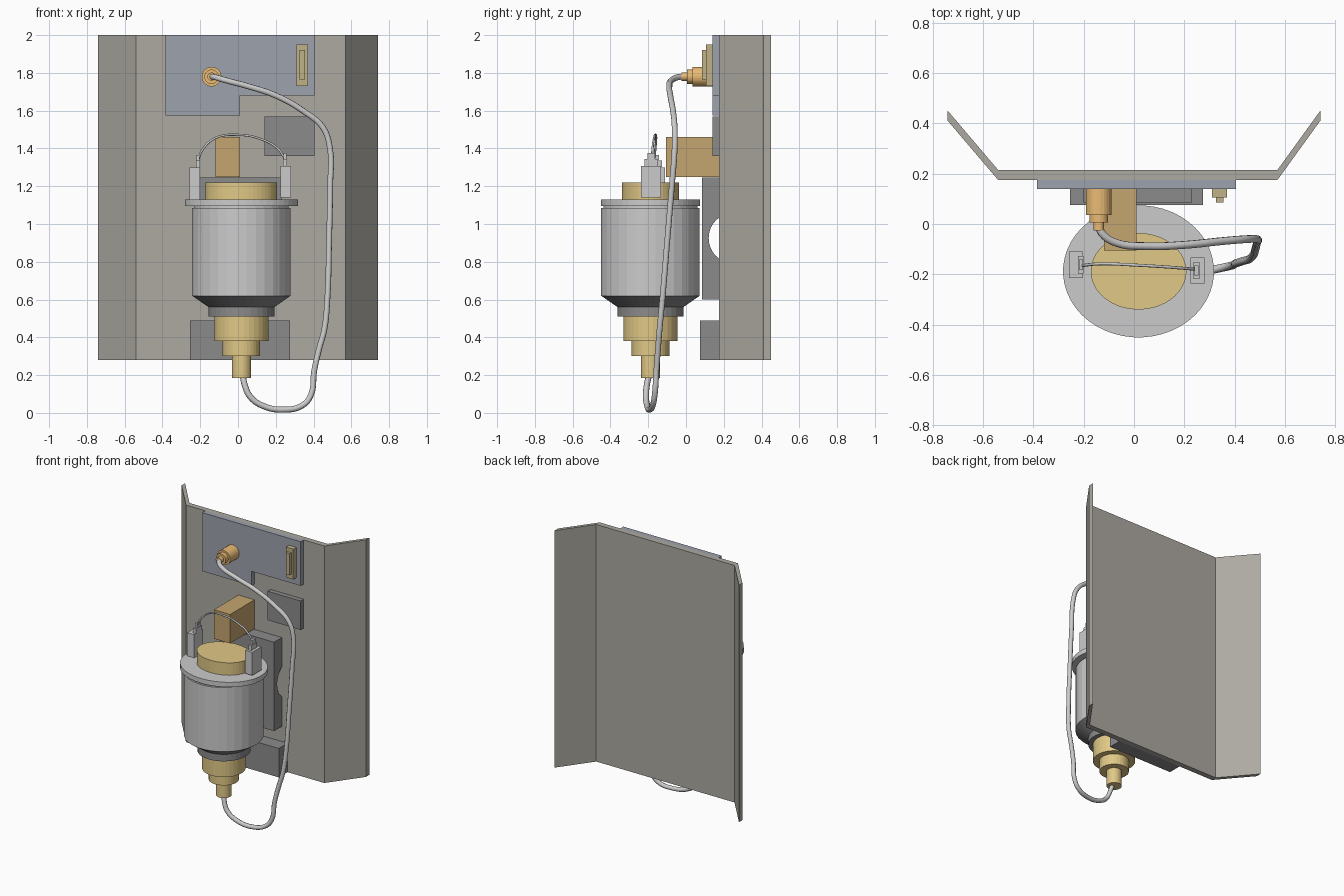
import bpy, bmesh, math
from mathutils import Vector, Matrix

if "Cube" in bpy.data.objects:
    bpy.data.objects.remove(bpy.data.objects["Cube"])

def mat(name, r, g, b):
    m = bpy.data.materials.new(name)
    m.diffuse_color = (r, g, b, 1)
    m.use_nodes = True
    m.node_tree.nodes["Principled BSDF"].inputs["Base Color"].default_value = m.diffuse_color
    return m

PANEL = mat("panel_grey", 0.42, 0.40, 0.36)
SLATE = mat("slate", 0.34, 0.36, 0.42)
DARK = mat("dark_grey", 0.26, 0.26, 0.26)
STEEL = mat("steel", 0.62, 0.62, 0.62)
GOLD = mat("gold", 0.75, 0.58, 0.24)
ORANGE = mat("orange", 0.82, 0.50, 0.18)
BROWN = mat("bronze", 0.56, 0.38, 0.16)
OLIVE = mat("olive", 0.52, 0.45, 0.25)

def finish(name, bm, material):
    bmesh.ops.recalc_face_normals(bm, faces=bm.faces)
    me = bpy.data.meshes.new(name)
    bm.to_mesh(me)
    bm.free()
    ob = bpy.data.objects.new(name, me)
    bpy.context.collection.objects.link(ob)
    me.materials.append(material)
    return ob

def box(name, x, y, z, material):
    bm = bmesh.new()
    size = [b - a for a, b in (x, y, z)]
    mid = [(a + b) / 2 for a, b in (x, y, z)]
    bmesh.ops.create_cube(bm, size=1, matrix=Matrix.Translation(mid) @ Matrix.Diagonal((*size, 1)))
    return finish(name, bm, material)

def prism(name, pts, place, a, b, material):
    """Extrude a 2D outline; place(u, v, w) maps it into space, w runs a..b."""
    bm = bmesh.new()
    face = bm.faces.new([bm.verts.new(place(u, v, a)) for u, v in pts])
    new = bmesh.ops.extrude_face_region(bm, geom=[face])["geom"]
    move = Vector(place(0, 0, b)) - Vector(place(0, 0, a))
    bmesh.ops.translate(bm, vec=move, verts=[g for g in new if isinstance(g, bmesh.types.BMVert)])
    return finish(name, bm, material)

def lathe(name, profile, centre, material, sides=32, sy=1.0, axis="Z"):
    """Closed stepped turning from (radius, height) pairs; sy squashes it to an oval."""
    bm = bmesh.new()
    rings = []
    for r, h in profile:
        ring = []
        for i in range(sides):
            t = 2 * math.pi * (i + 0.5) / sides
            p = Vector((r * math.cos(t), r * sy * math.sin(t), h))
            if axis == "Y":
                p = Vector((p.x, p.z, p.y))
            ring.append(bm.verts.new(p + Vector(centre)))
        rings.append(ring)
    for lo, hi in zip(rings, rings[1:]):
        for i in range(sides):
            j = (i + 1) % sides
            bm.faces.new((lo[i], lo[j], hi[j], hi[i]))
    bm.faces.new(rings[0])
    bm.faces.new(rings[-1])
    return finish(name, bm, material)

def tube(name, pts, radius, material):
    """Smooth round cable through the given points."""
    cu = bpy.data.curves.new(name, "CURVE")
    cu.dimensions = "3D"
    cu.bevel_depth = radius
    cu.bevel_resolution = 2
    cu.resolution_u = 5
    cu.use_fill_caps = True
    sp = cu.splines.new("BEZIER")
    sp.bezier_points.add(len(pts) - 1)
    for bp, p in zip(sp.bezier_points, pts):
        bp.co = p
        bp.handle_left_type = bp.handle_right_type = "AUTO"
    ob = bpy.data.objects.new(name, cu)
    bpy.context.collection.objects.link(ob)
    cu.materials.append(material)
    return ob

# Folded back panel
prism("back_panel",
      [(-0.74, 0.45), (-0.74, 0.41), (-0.54, 0.175), (0.57, 0.175), (0.74, 0.41),
       (0.74, 0.45), (0.57, 0.215), (-0.54, 0.215)],
      lambda u, v, w: (u, v, w), 0.28, 2.0, PANEL)

# Stepped upper plate
prism("upper_plate",
      [(-0.385, 2.0), (-0.385, 1.575), (0.01, 1.575), (0.01, 1.68), (0.405, 1.68), (0.405, 2.0)],
      lambda u, v, w: (u, w, v), 0.14, 0.175, SLATE)

# Rocker switch
box("switch_frame", (0.31, 0.37), (0.105, 0.14), (1.73, 1.95), OLIVE)
box("switch_rocker", (0.325, 0.355), (0.085, 0.105), (1.765, 1.92), OLIVE)

# Cable socket
lathe("cable_socket",
      [(0.052, 0.14), (0.052, 0.035), (0.038, 0.035), (0.038, 0.005), (0.022, 0.005), (0.022, -0.025)],
      (-0.14, 0, 1.78), ORANGE, 24, axis="Y")

# Blocks on the panel
box("side_block", (0.14, 0.405), (0.14, 0.175), (1.36, 1.57), DARK)
box("bracket_arm", (-0.12, 0.01), (-0.105, 0.175), (1.25, 1.46), BROWN)
box("lower_block", (-0.255, 0.275), (0.075, 0.175), (0.28, 0.49), DARK)

# Mounting block with a round relief behind it
arc = [(0.255 - 0.135 * math.cos(t), 0.925 + 0.135 * math.sin(t))
       for t in (math.radians(-53.7 + 107.4 * i / 10) for i in range(11))]
prism("mounting_block", [(0.085, 1.245), (0.085, 0.6), (0.175, 0.6)] + arc + [(0.175, 1.245)],
      lambda u, v, w: (w, u, v), -0.2, 0.23, DARK)

# Canister: body, tapered base, oval flange, oval cap, stepped nozzle
C = (0.018, -0.188, 0)
lathe("canister_body", [(0.262, 0.62), (0.262, 1.085), (0.25, 1.085), (0.25, 1.1)], C, STEEL)
lathe("canister_base", [(0.175, 0.51), (0.175, 0.56), (0.262, 0.62)], C, DARK)
lathe("flange", [(0.3, 1.095), (0.3, 1.13)], C, STEEL, 48, sy=0.875)
lathe("top_cap", [(0.19, 1.13), (0.19, 1.22)], C, GOLD, 48, sy=0.8)
lathe("nozzle", [(0.051, 0.185), (0.051, 0.30), (0.1, 0.30), (0.1, 0.38), (0.143, 0.38), (0.143, 0.51)],
      C, GOLD)

# Handle clips, stepped towards the wire
for side, x, y, z in (("left", -0.23, -0.162, 1.13), ("right", 0.252, -0.185, 1.14)):
    sx = 0.022 if side == "left" else 0
    box(side + "_clip", (x - 0.028, x + 0.028), (y - 0.052, y + 0.052), (z, z + 0.168), STEEL)
    box(side + "_clip_neck", (x + sx - 0.015, x + sx + 0.008), (y - 0.034, y + 0.034), (z + 0.168, z + 0.205), STEEL)
    box(side + "_clip_tip", (x + sx - 0.011, x + sx + 0.005), (y - 0.02, y + 0.02), (z + 0.205, z + 0.235), STEEL)

# Wire handle
tube("wire_handle",
     [(-0.21, -0.168, 1.34), (-0.19, -0.163, 1.39), (-0.12, -0.158, 1.455), (0, -0.163, 1.472),
      (0.12, -0.17, 1.45), (0.21, -0.177, 1.40), (0.245, -0.18, 1.35)], 0.006, STEEL)

# Cable from nozzle to socket
tube("cable",
     [(0.025, -0.195, 0.2), (0.035, -0.207, 0.15), (0.065, -0.212, 0.085), (0.13, -0.205, 0.038),
      (0.24, -0.195, 0.017), (0.345, -0.175, 0.042), (0.388, -0.165, 0.1), (0.403, -0.157, 0.22),
      (0.43, -0.148, 0.34), (0.457, -0.14, 0.44), (0.473, -0.125, 0.6), (0.482, -0.1, 0.9),
      (0.488, -0.075, 1.2), (0.487, -0.06, 1.4), (0.45, -0.06, 1.51), (0.35, -0.068, 1.595),
      (0.2, -0.083, 1.68), (0.05, -0.088, 1.73), (-0.07, -0.075, 1.762), (-0.125, -0.04, 1.778),
      (-0.14, -0.01, 1.78)], 0.016, STEEL)
